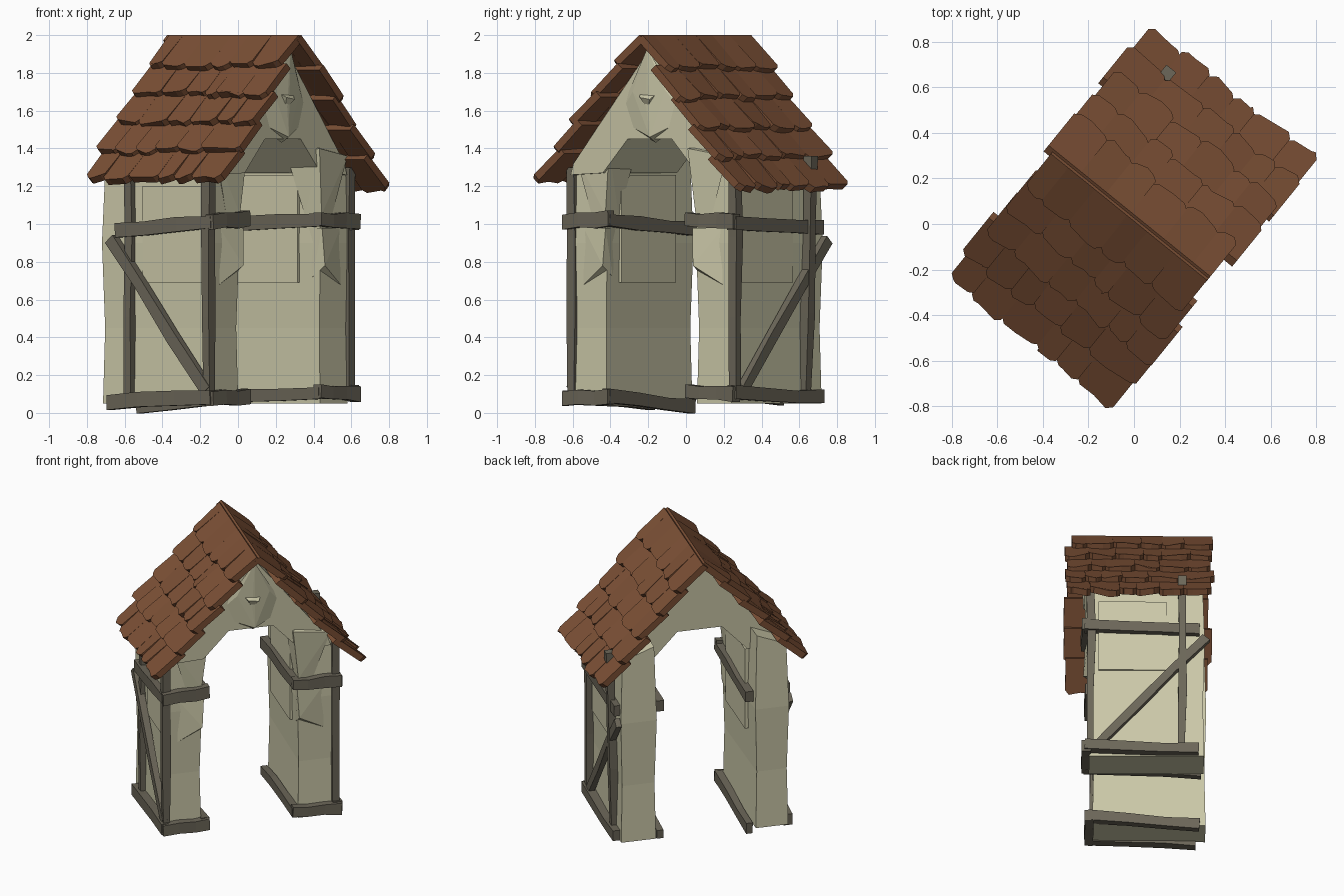
import bpy, bmesh, math, random
from mathutils import Vector, Matrix

random.seed(4)
cube = bpy.data.objects.get("Cube")
if cube:
    bpy.data.objects.remove(cube)

# Parts are laid out with x through the archway and y across it, then turned
TURN = Matrix.Rotation(math.radians(-39), 4, 'Z')


def material(name, rgb):
    m = bpy.data.materials.new(name)
    m.use_nodes = True
    m.diffuse_color = (*rgb, 1)
    bsdf = next(n for n in m.node_tree.nodes if n.type == 'BSDF_PRINCIPLED')
    bsdf.inputs["Base Color"].default_value = (*rgb, 1)
    bsdf.inputs["Roughness"].default_value = 0.9
    return m


PLASTER = material("cream_plaster", (0.60, 0.58, 0.395))
WOOD = material("grey_timber", (0.15, 0.135, 0.10))
TILE = material("brown_tile", (0.20, 0.08, 0.036))


def finish(name, bm, mat):
    bmesh.ops.recalc_face_normals(bm, faces=bm.faces[:])
    bm.transform(TURN)
    me = bpy.data.meshes.new(name)
    bm.to_mesh(me)
    bm.free()
    me.materials.append(mat)
    ob = bpy.data.objects.new(name, me)
    bpy.context.collection.objects.link(ob)


def jit(a):
    return random.uniform(-a, a)


def loft(bm, rings):
    """Join rings of points into a closed solid."""
    vs = [[bm.verts.new(p) for p in r] for r in rings]
    n = len(vs[0])
    for a, b in zip(vs, vs[1:]):
        for i in range(n):
            j = (i + 1) % n
            bm.faces.new((a[i], a[j], b[j], b[i]))
    bm.faces.new(vs[0][::-1])
    bm.faces.new(vs[-1])


def prism(name, profile, x0, x1, mat):
    bm = bmesh.new()
    loft(bm, [[(x, y, z) for y, z in profile] for x in (x0, x1)])
    finish(name, bm, mat)


def hull(name, points, mat):
    bm = bmesh.new()
    for p in points:
        bm.verts.new(p)
    bmesh.ops.convex_hull(bm, input=bm.verts[:])
    finish(name, bm, mat)


def beam(name, a, b, out, width=0.065, depth=0.05):
    """Rough-hewn timber from a to b, its depth along the direction out."""
    a, b, out = Vector(a), Vector(b), Vector(out)
    side = (b - a).normalized().cross(out)
    rings = []
    for t in (0, 0.35, 0.7, 1):
        c = a.lerp(b, t) + side * jit(0.006)
        w, d = width / 2 + jit(0.005), depth / 2 + jit(0.004)
        rings.append([c + side * w * i + out * d * j
                      for i, j in ((-1, -1), (1, -1), (1, 1), (-1, 1))])
    bm = bmesh.new()
    loft(bm, rings)
    finish(name, bm, WOOD)


# Plaster legs, timber frames and chipped plaster, once per side
for side, label in ((1, "left"), (-1, "right")):
    left = side > 0
    front, back = (0.30, -0.445) if left else (0.265, -0.47)
    base = 0.05
    outer, inner = (0.552, 0.318) if left else (-0.543, -0.325)

    bm = bmesh.new()
    rings = []
    for z, bow in ((base, 0), (0.45, -0.008), (0.9, 0.004), (1.3, -0.01)):
        top = z > 1.2
        x0, x1 = back - bow, front + bow
        o, i = outer + side * bow, inner - side * bow
        skew = side * 0.012
        zo, zi = (1.34, 1.42) if top else (z, z)
        rings.append([(x0, o + skew, zo), (x1, o, zo), (x1, i, zi), (x0, i + skew, zi)])
    loft(bm, rings)
    finish(label + "_leg", bm, PLASTER)

    # Raised plaster patches
    for part, y, x0, x1, z0, z1 in (("inner", inner, -0.3, 0.16, 0.69, 1.26),
                                    ("outer", outer, -0.2, 0.24, 0.69, 1.2)):
        s = side if part == "outer" else -side
        ya, yb = y - s * 0.03, y + s * 0.014
        hull(label + "_" + part + "_patch",
             [(x, yy, z) for x in (x0, x1) for yy in (ya, yb) for z in (z0, z1)],
             PLASTER)

    # Flared, chipped plaster at the front inner corner
    hull(label + "_upper_flare",
         [(front - 0.1, inner, 1.04), (front, inner + side * 0.1, 1.04),
          (front + 0.012, inner, 1.05), (front + 0.03, inner - side * 0.04, 1.4),
          (front + 0.015, outer - side * 0.02, 1.36), (front - 0.2, inner - side * 0.03, 1.36),
          (front - 0.1, inner + side * 0.05, 1.42)], PLASTER)
    hull(label + "_lower_flare",
         [(front, outer - side * 0.06, 0.68), (front + 0.035, inner, 0.78),
          (front + 0.025, inner - side * 0.012, 0.98), (front, outer - side * 0.06, 0.98),
          (front - 0.08, inner, 0.98), (front - 0.05, inner, 0.72)], PLASTER)

    # Outer timber frame; the left rear post leans out through the tiles
    out = (0, side, 0)
    yo = outer + side * 0.018
    tail = -0.415 if left else -0.355
    foot = front - (0.05 if left else 0.01)
    rear, lean, rear_top = (-0.3, 0.035, 1.36) if left else (-0.28, 0, 1.3)
    beam(label + "_front_post", (front - 0.01, yo, 0.08), (front - 0.01, yo, 1.3), out, 0.05)
    beam(label + "_rear_post", (rear, yo, 0.08), (rear, yo + side * lean, rear_top), out, 0.05)
    beam(label + "_brace", (foot, yo + side * 0.01, 0.12),
         (tail - 0.04, yo + side * 0.02, 0.92), out, 0.06, 0.04)
    rail_end = 0.98 if left else 0.965
    beam(label + "_outer_rail", (front + 0.03, yo + side * 0.01, 1.01),
         (tail, yo + side * 0.01, rail_end), out, 0.07, 0.055)
    sill = 0.1 if left else 0.075
    beam(label + "_outer_sill", (front + 0.03, yo + side * 0.01, sill + 0.005),
         (-0.41, yo + side * 0.01, sill - 0.015), out, 0.07, 0.065)

    # Front and inner rails
    drop = 0.025 if left else 0.04
    for part, z in (("rail", 1.015), ("sill", sill)):
        beam(label + "_front_" + part, (front + 0.02, outer + side * 0.05, z),
             (front + 0.02, inner - side * 0.045, z + 0.01), (1, 0, 0), 0.075, 0.06)
        beam(label + "_inner_" + part, (front + 0.03, inner - side * 0.02, z + 0.01),
             (-0.43, inner - side * 0.02, z - drop), (0, -side, 0), 0.068, 0.05)

# Gable over the archway
prism("gable_arch", [(-0.54, 1.26), (-0.52, 1.32), (0.015, 1.945), (0.52, 1.32), (0.54, 1.26),
                     (0.32, 1.27), (0.15, 1.45), (-0.15, 1.45), (-0.32, 1.27)],
      -0.32, 0.305, PLASTER)
hull("gable_chip", [(0.28, -0.24, 1.56), (0.28, 0.24, 1.56), (0.28, 0.02, 1.43),
                    (0.335, 0.0, 1.62), (0.33, 0.02, 1.46), (0.325, -0.1, 1.7),
                    (0.325, 0.12, 1.71), (0.345, 0.015, 1.93)], PLASTER)
hull("gable_nub", [(0.31, -0.06, 1.7), (0.31, 0.07, 1.7), (0.355, -0.03, 1.67),
                   (0.355, 0.04, 1.66), (0.32, 0.0, 1.61)], PLASTER)


# Roof slopes of overlapping tiles
def add_tile(bm, to_world, x0, x1, s0, s1, lift):
    cut = 0.024
    low = s1 + jit(0.014)
    outline = [(x0, s0), (x1, s0), (x1, low - cut), (x1 - cut, low + jit(0.008)),
               ((x0 + x1) / 2 + jit(0.04), low + jit(0.012)), (x0 + cut, low), (x0, low - cut)]
    tilt = jit(0.012)
    rings = []
    for n in (0, 0.044):
        ring = []
        for x, s in outline:
            t = (s - s0) / (s1 - s0)
            twist = tilt if x > (x0 + x1) / 2 else -tilt
            ring.append(to_world(x, s, n + lift * t + twist * t))
        rings.append(ring)
    loft(bm, rings)


for side, label, angle, pitch in ((1, "left", 51, 0.203), (-1, "right", 49, 0.198)):
    c, s_ = math.cos(math.radians(angle)), math.sin(math.radians(angle))

    def to_world(x, s, n):
        return Vector((x, 0.02 + side * (s * c + n * s_), 1.945 - s * s_ + n * c))

    bm = bmesh.new()
    for row in range(5):
        start = -0.49 + jit(0.022)
        end = (0.40 if row == 0 else 0.438) + jit(0.015)
        widths = [random.uniform(0.6, 1.4) for _ in range(6)]
        scale = (end - start) / sum(widths)
        x = start
        top = row * pitch - 0.035
        for w in widths:
            add_tile(bm, to_world, x - 0.002, x + w * scale + 0.002,
                     top, (row + 1) * pitch + 0.01, 0.04)
            x += w * scale
    finish(label + "_roof_tiles", bm, TILE)
